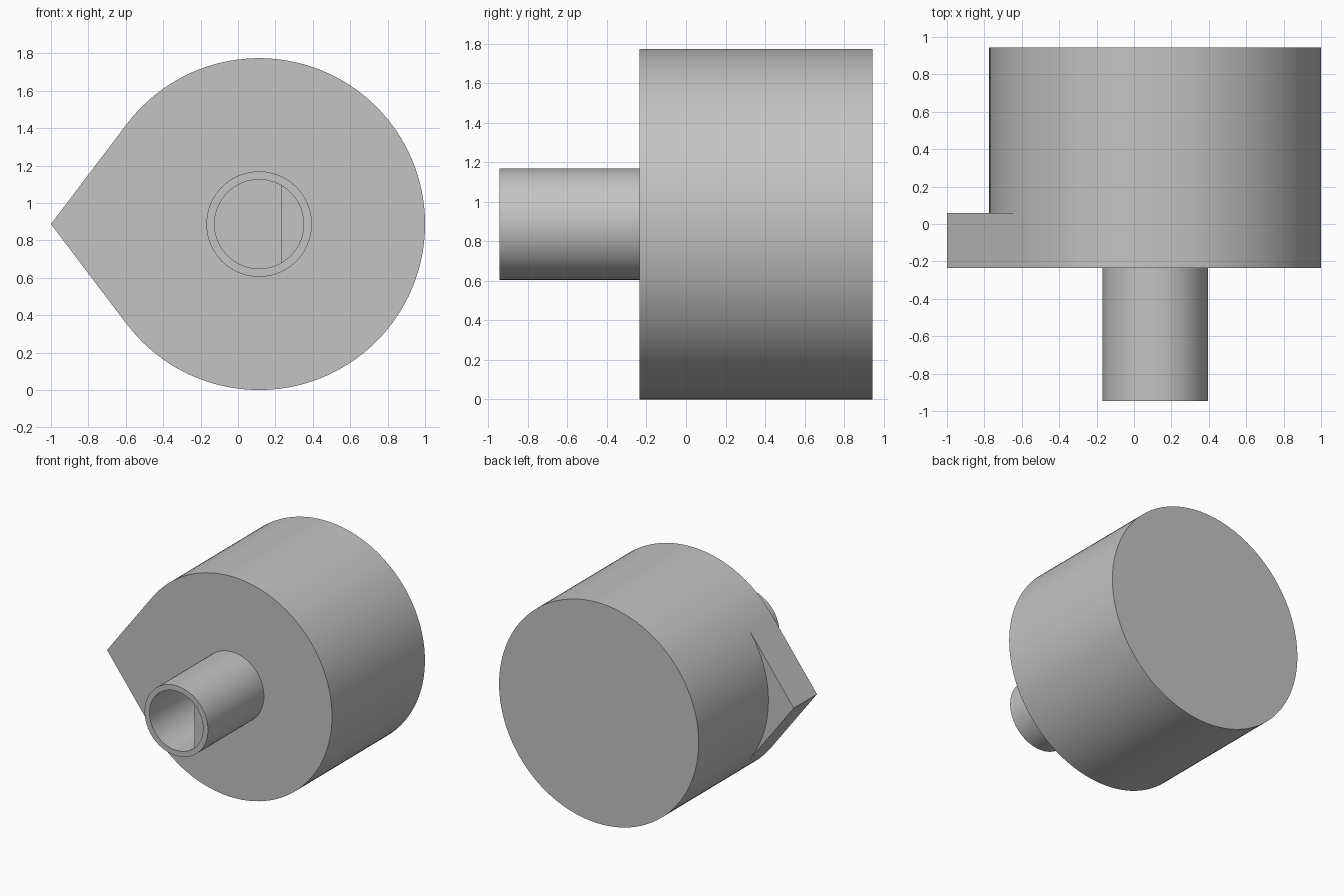
import bpy, bmesh, math

cube = bpy.data.objects.get("Cube")
if cube:
    bpy.data.objects.remove(cube, do_unlink=True)

# Shared dimensions: all parts sit on one axis running along y
CX, CZ = 0.113, 0.887
R_BODY, R_TUBE, R_BORE = 0.887, 0.282, 0.238
TUBE_FRONT, FRONT, POINTER_BACK, BACK = -0.945, -0.235, 0.06, 0.945
KEY_FRONT, KEY_OFFSET = -0.88, 0.116

grey = bpy.data.materials.new("plain grey")
grey.use_nodes = True
colour = (0.55, 0.55, 0.55, 1)
grey.diffuse_color = colour
grey.node_tree.nodes["Principled BSDF"].inputs["Base Color"].default_value = colour


def arc(bm, radius, y, start, end, steps):
    """Vertices along an arc about the shared axis, both ends included."""
    angles = [start + (end - start) * i / steps for i in range(steps + 1)]
    return [bm.verts.new((CX + radius * math.cos(a), y, CZ + radius * math.sin(a)))
            for a in angles]


def skin(bm, ring_a, ring_b):
    """Quads joining two closed rings."""
    n = len(ring_a)
    for i in range(n):
        j = (i + 1) % n
        bm.faces.new((ring_a[i], ring_a[j], ring_b[j], ring_b[i]))


def finish(bm, name):
    bmesh.ops.recalc_face_normals(bm, faces=bm.faces)
    mesh = bpy.data.meshes.new(name)
    bm.to_mesh(mesh)
    bm.free()
    mesh.materials.append(grey)
    obj = bpy.data.objects.new(name, mesh)
    bpy.context.collection.objects.link(obj)
    bpy.ops.object.select_all(action="DESELECT")
    obj.select_set(True)
    bpy.context.view_layer.objects.active = obj
    bpy.ops.object.shade_smooth_by_angle(angle=math.radians(25))
    return obj


# Housing: round drum whose front layer runs tangentially out to a point
bm = bmesh.new()
tangent = math.pi - math.acos(R_BODY / (CX + 1))
LONG, SHORT = 100, 26
front = arc(bm, R_BODY, FRONT, -tangent, tangent, LONG)
front.append(bm.verts.new((-1, FRONT, CZ)))
middle = arc(bm, R_BODY, POINTER_BACK, -tangent, tangent, LONG)
tip = bm.verts.new((-1, POINTER_BACK, CZ))
inner = arc(bm, R_BODY, POINTER_BACK, tangent, 2 * math.pi - tangent, SHORT)
for spare in (inner[0], inner[-1]):
    bm.verts.remove(spare)
inner = inner[1:-1]
back = arc(bm, R_BODY, BACK, -tangent, tangent, LONG)
back += arc(bm, R_BODY, BACK, tangent, 2 * math.pi - tangent, SHORT)[1:-1]
skin(bm, front, middle + [tip])
skin(bm, middle + inner, back)
bm.faces.new([tip, middle[-1]] + inner + [middle[0]])
bm.faces.new(front)
bm.faces.new(back)
for loose in [v for v in bm.verts if not v.link_faces]:
    bm.verts.remove(loose)
finish(bm, "housing")

# Hollow shaft on the front
bm = bmesh.new()
rings = [arc(bm, r, y, 0, 2 * math.pi * 71 / 72, 71)
         for r, y in ((R_TUBE, FRONT), (R_TUBE, TUBE_FRONT),
                      (R_BORE, TUBE_FRONT), (R_BORE, FRONT))]
for i in range(4):
    skin(bm, rings[i], rings[(i + 1) % 4])
finish(bm, "hollow_shaft")

# Flat key filling one side of the bore, set slightly back from the rim
bm = bmesh.new()
half = math.acos(KEY_OFFSET / R_BORE)
ends = [arc(bm, R_BORE, y, -half, half, 24) for y in (KEY_FRONT, FRONT)]
skin(bm, *ends)
for end in ends:
    bm.faces.new(end)
finish(bm, "bore_flat")
